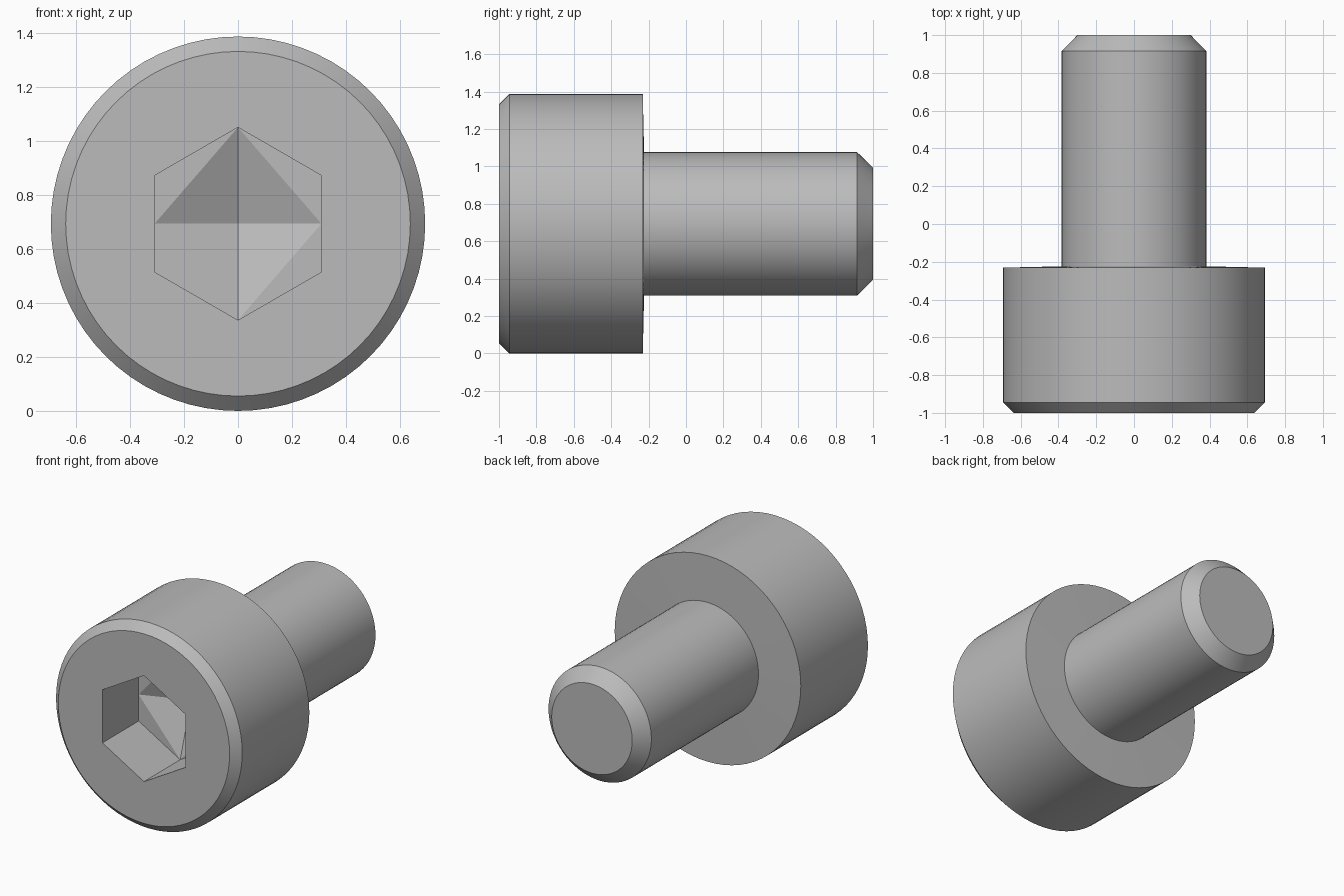
import bpy, bmesh, math

if "Cube" in bpy.data.objects:
    bpy.data.objects.remove(bpy.data.objects["Cube"])

SEG = 72          # multiple of 12 so hexagon and diamond corners land on vertices
AXIS_Z = 0.693    # height of the bolt axis
HEX_FLAT = 0.309  # half width across the socket flats
HEX_TIP = HEX_FLAT / math.cos(math.pi / 6)


def circle(r):
    return lambda a: r


def hexagon(a):
    # corners straight up and down, flats left and right
    t = (a - math.pi / 6 + 1e-9) % (math.pi / 3) - math.pi / 6
    return HEX_FLAT / math.cos(t)


def diamond(a):
    return 1 / (abs(math.cos(a)) / HEX_FLAT + abs(math.sin(a)) / HEX_TIP)


# Cross-sections from the shank end, round the head and into the socket
sections = [
    (circle(0.300), 1.0),       # shank end
    (circle(0.383), 0.915),     # shank chamfer
    (circle(0.383), -0.224),    # shank root
    (circle(0.693), -0.231),    # underside of head
    (circle(0.693), -0.945),    # head side
    (circle(0.638), -1.0),      # head chamfer
    (hexagon, -1.0),            # socket mouth
    (hexagon, -0.615),          # socket wall
    (diamond, -0.615),          # flat corners of socket floor
]

bm = bmesh.new()
rings = []
for radius, y in sections:
    ring = []
    for i in range(SEG):
        a = 2 * math.pi * i / SEG
        r = radius(a)
        ring.append(bm.verts.new((r * math.cos(a), y, AXIS_Z + r * math.sin(a))))
    rings.append(ring)

for r0, r1 in zip(rings, rings[1:]):
    for i in range(SEG):
        j = (i + 1) % SEG
        bm.faces.new((r0[i], r0[j], r1[j], r1[i]))

# Flat shank end, and pointed pit at the bottom of the socket
bm.faces.new(rings[0])
apex = bm.verts.new((0, -0.5, AXIS_Z))
for i in range(SEG):
    bm.faces.new((rings[-1][i], rings[-1][(i + 1) % SEG], apex))

bmesh.ops.remove_doubles(bm, verts=bm.verts, dist=1e-5)
bmesh.ops.recalc_face_normals(bm, faces=bm.faces)

mesh = bpy.data.meshes.new("socket_head_bolt")
bm.to_mesh(mesh)
bm.free()

steel = bpy.data.materials.new("grey steel")
steel.diffuse_color = (0.5, 0.5, 0.5, 1)
steel.use_nodes = True
steel.node_tree.nodes["Principled BSDF"].inputs["Base Color"].default_value = steel.diffuse_color
mesh.materials.append(steel)

bolt = bpy.data.objects.new("socket_head_bolt", mesh)
bpy.context.collection.objects.link(bolt)
bpy.context.view_layer.objects.active = bolt
bolt.select_set(True)
bpy.ops.object.shade_smooth_by_angle(angle=math.radians(15))
